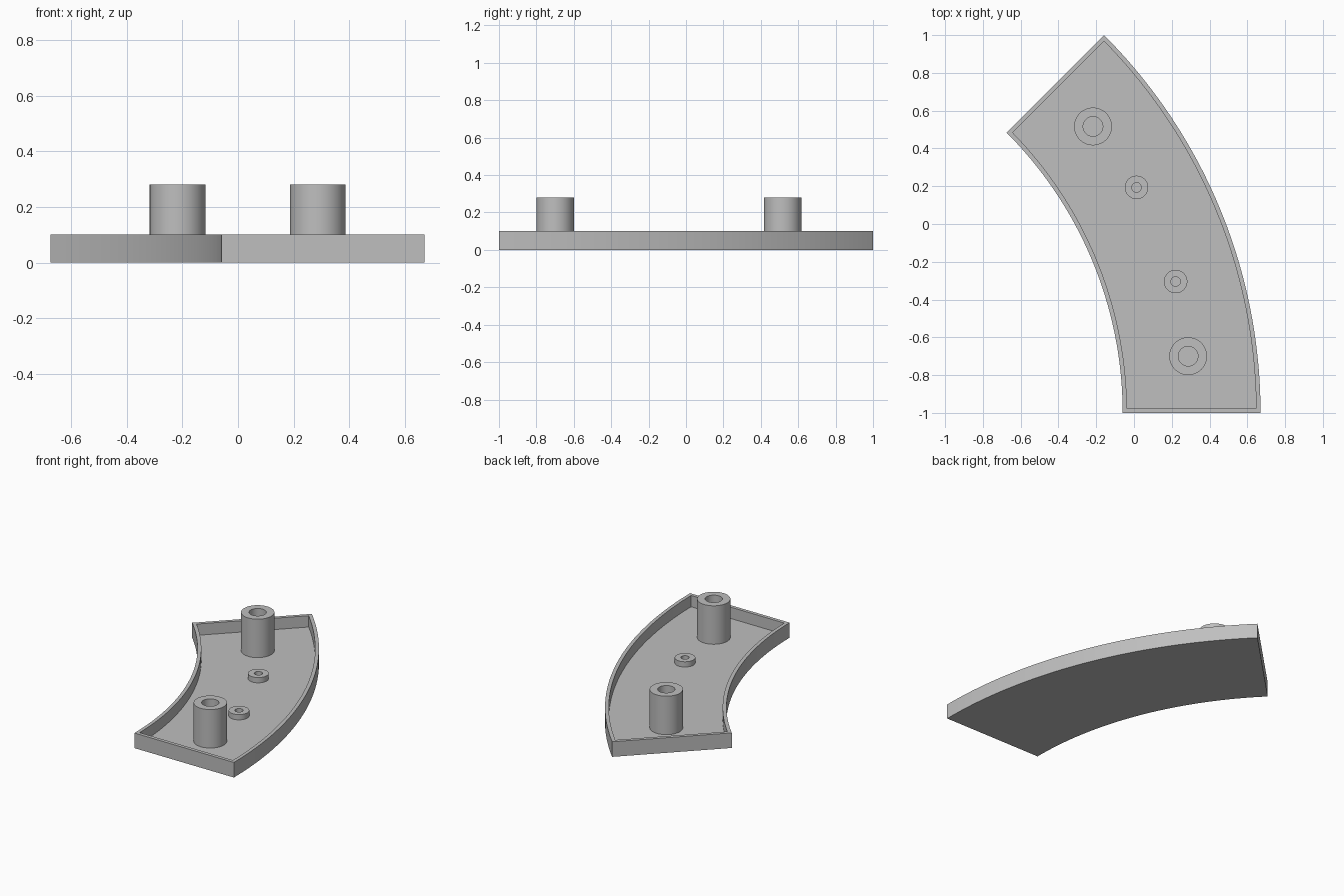
import bpy, bmesh
from math import sin, cos, asin, radians, pi

if "Cube" in bpy.data.objects:
    bpy.data.objects.remove(bpy.data.objects["Cube"])

CX, CY = -2.158, -1.0             # centre of the arc
R_IN, R_OUT = 2.098, 2.828
SWEEP = radians(45)
WALL, FLOOR, RIM = 0.023, 0.025, 0.10
STEPS = 40

grey = bpy.data.materials.new("light_grey")
grey.use_nodes = True
grey.diffuse_color = (0.52, 0.52, 0.52, 1)
grey.node_tree.nodes["Principled BSDF"].inputs["Base Color"].default_value = grey.diffuse_color


def polar(radius, angle):
    return CX + radius * cos(angle), CY + radius * sin(angle)


def finish(bm, name):
    bmesh.ops.recalc_face_normals(bm, faces=bm.faces)
    mesh = bpy.data.meshes.new(name)
    bm.to_mesh(mesh)
    bm.free()
    mesh.materials.append(grey)
    obj = bpy.data.objects.new(name, mesh)
    bpy.context.collection.objects.link(obj)
    bpy.ops.object.select_all(action='DESELECT')
    obj.select_set(True)
    bpy.context.view_layer.objects.active = obj
    bpy.ops.object.shade_smooth_by_angle(angle=radians(30))
    return obj


def bridge(bm, a, b):
    for i in range(len(a)):
        j = (i + 1) % len(a)
        bm.faces.new((a[i], a[j], b[j], b[i]))


def sector_ring(bm, inset, z):
    """Closed outline of the curved plate, moved inward by inset."""
    ring = []
    for radius, order in ((R_OUT - inset, range(STEPS + 1)),
                          (R_IN + inset, range(STEPS, -1, -1))):
        margin = asin(inset / radius)
        for i in order:
            angle = margin + (SWEEP - 2 * margin) * i / STEPS
            ring.append(bm.verts.new((*polar(radius, angle), z)))
    return ring


def fill_sector(bm, ring):
    n = len(ring)
    for i in range(STEPS):
        bm.faces.new((ring[i], ring[i + 1], ring[n - 2 - i], ring[n - 1 - i]))


def tube(name, radius, angle, outer, hole, top, sides=48):
    """Hollow round boss standing on the tray floor."""
    bm = bmesh.new()
    x, y = polar(radius, radians(angle))
    rings = []
    for r, z in ((outer, FLOOR), (outer, top), (hole, top), (hole, FLOOR)):
        rings.append([bm.verts.new((x + r * cos(2 * pi * i / sides),
                                    y + r * sin(2 * pi * i / sides), z))
                      for i in range(sides)])
    for a, b in zip(rings, rings[1:]):
        bridge(bm, a, b)
    finish(bm, name)


# Curved tray: underside, outer wall, rim, inner wall, floor
bm = bmesh.new()
rings = [sector_ring(bm, inset, z) for inset, z in
         ((0, 0), (0, RIM), (WALL, RIM), (WALL, FLOOR))]
for a, b in zip(rings, rings[1:]):
    bridge(bm, a, b)
fill_sector(bm, rings[0])
fill_sector(bm, rings[-1])
finish(bm, "curved_tray")

# Tall posts near the ends, short bosses between them
tube("front_post", 2.463, 7, 0.10, 0.052, 0.28)
tube("back_post", 2.463, 38, 0.10, 0.052, 0.28)
tube("front_boss", 2.478, 16.3, 0.062, 0.025, 0.06)
tube("back_boss", 2.478, 28.8, 0.062, 0.025, 0.06)
